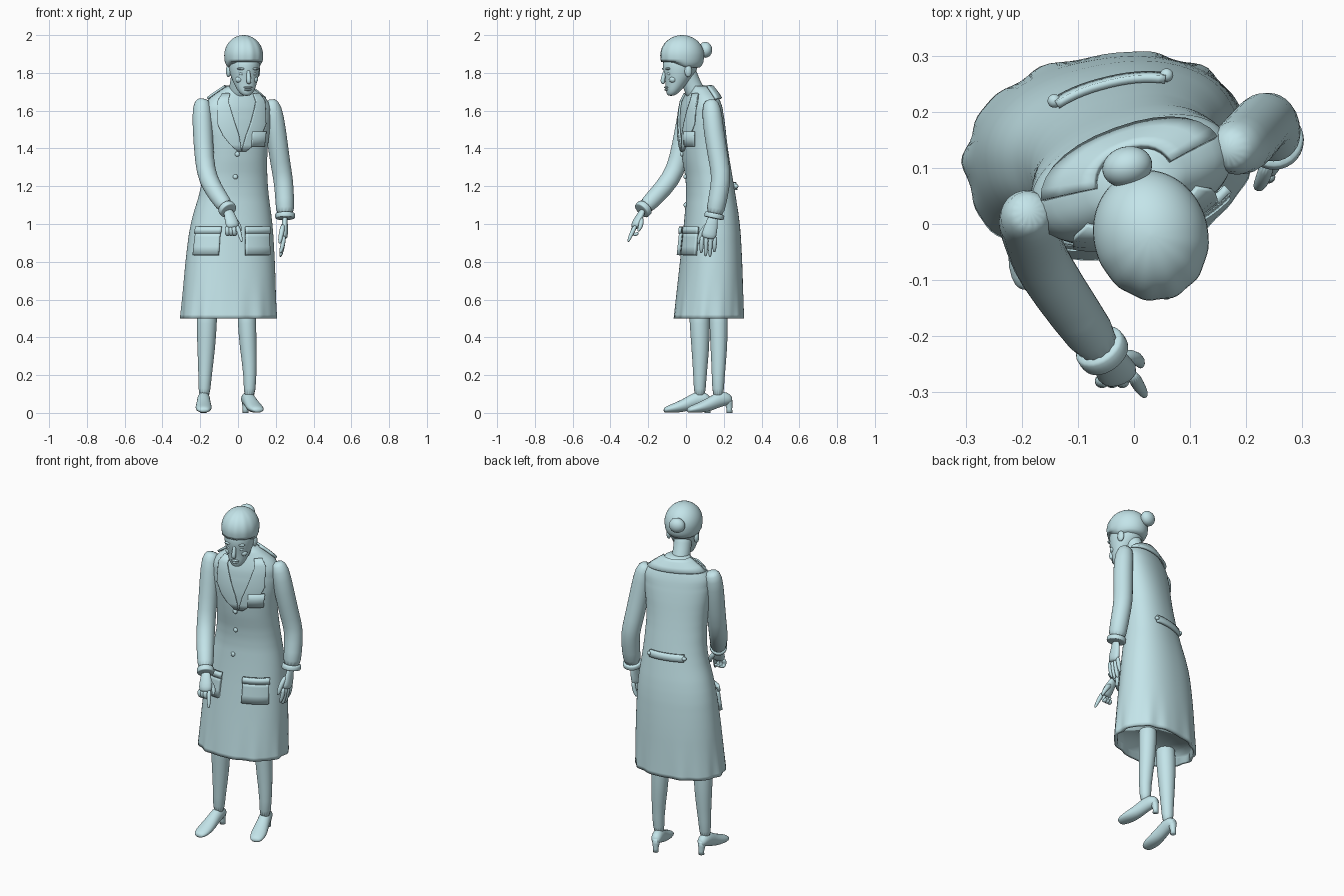
import bpy, bmesh
from math import sin, cos, pi, radians
from mathutils import Vector, Matrix

if "Cube" in bpy.data.objects:
    bpy.data.objects.remove(bpy.data.objects["Cube"])

mat = bpy.data.materials.new("pale_blue")
mat.use_nodes = True
mat.diffuse_color = (0.55, 0.78, 0.82, 1)
mat.node_tree.nodes["Principled BSDF"].inputs["Base Color"].default_value = mat.diffuse_color


def finish(name, bm, subsurf=0, solid=0):
    bmesh.ops.recalc_face_normals(bm, faces=bm.faces)
    for f in bm.faces:
        f.smooth = True
    me = bpy.data.meshes.new(name)
    bm.to_mesh(me)
    bm.free()
    ob = bpy.data.objects.new(name, me)
    bpy.context.collection.objects.link(ob)
    me.materials.append(mat)
    if solid:
        m = ob.modifiers.new("thickness", 'SOLIDIFY')
        m.thickness, m.offset = solid, 0
    if subsurf:
        m = ob.modifiers.new("smooth", 'SUBSURF')
        m.levels = m.render_levels = subsurf
    return ob


def loft(name, rings, closed=True, subsurf=0, solid=0):
    """Skin a list of equal-length point rings; closed rings get capped."""
    bm = bmesh.new()
    vs = [[bm.verts.new(p) for p in r] for r in rings]
    n = len(vs[0])
    for a, b in zip(vs, vs[1:]):
        for i in range(n if closed else n - 1):
            j = (i + 1) % n
            bm.faces.new((a[i], a[j], b[j], b[i]))
    if closed:
        bm.faces.new(vs[0])
        bm.faces.new(vs[-1])
    return finish(name, bm, subsurf, solid)


def tube(name, path, wide=(1, 0, 0), flat=1.0, n=14):
    """Rounded limb through (x, y, z, radius) points."""
    pts = [Vector(p[:3]) for p in path]
    rings = []
    for i, c in enumerate(pts):
        d = (pts[min(i + 1, len(pts) - 1)] - pts[max(i - 1, 0)]).normalized()
        s = Vector(wide)
        s = (s - d * s.dot(d)).normalized()
        v = d.cross(s) * flat
        r = path[i][3]
        rings.append([c + r * (s * cos(2 * pi * k / n) + v * sin(2 * pi * k / n))
                      for k in range(n)])
    return loft(name, rings, subsurf=1)


def ball(name, loc, size, yaw=0):
    bm = bmesh.new()
    bmesh.ops.create_uvsphere(bm, u_segments=28, v_segments=18, radius=1)
    bm.transform(Matrix.Translation(loc) @ Matrix.Rotation(yaw, 4, 'Z')
                 @ Matrix.Diagonal((*size, 1)))
    return finish(name, bm)


# Coat shape: height, centre x, centre y, half width, half depth, twist in degrees
COAT = [(0.5, -.047, .12, .255, .182, 9), (.8, -.042, .133, .238, .16, 10),
        (1.0, -.035, .138, .22, .143, 11), (1.2, -.018, .13, .175, .118, 14),
        (1.4, -.01, .095, .166, .117, 18), (1.55, -.005, .082, .188, .108, 20),
        (1.64, -.003, .08, .185, .09, 20), (1.69, 0, .08, .125, .07, 20),
        (1.73, .003, .075, .06, .05, 20)]


def row(z):
    z = min(max(z, COAT[0][0]), COAT[-1][0])
    for a, b in zip(COAT, COAT[1:]):
        if z <= b[0]:
            t = (z - a[0]) / (b[0] - a[0])
            return [p + (q - p) * t for p, q in zip(a, b)]
    return list(COAT[-1])


def coat(deg, z, off=0.0):
    """Point on the coat surface at an angle (-90 is the front) and a height."""
    h = .025 if z > 1.6 else .06
    h = min(h, z - .5 + 1e-6, max(1.73 - z, 0))
    _, cx, cy, a, b, tw = [sum(c) / 3 for c in zip(row(z - h), row(z), row(z + h))]
    t, tw = radians(deg), radians(tw)
    fold = max(0, (.8 - z) / .3) ** 2
    k = 1 + fold * (.016 * sin(11 * t) + .01 * sin(17 * t + 1))
    c, s = cos(t), sin(t)
    u = (a * k + off) * abs(c) ** .9 * (1 if c > 0 else -1)
    v = (b * k + off) * abs(s) ** .9 * (1 if s > 0 else -1)
    return Vector((cx + u * cos(tw) - v * sin(tw), cy + u * sin(tw) + v * cos(tw), z))


def patch(name, rows, off=.008, thick=.01, n=14):
    """Cloth panel lying on the coat; rows are (height, start angle, end angle)."""
    return loft(name, [[coat(t0 + (t1 - t0) * i / n, z, off) for i in range(n + 1)]
                       for z, t0, t1 in rows], closed=False, solid=thick)


SIDES = 96
angles = [360 * i / SIDES for i in range(SIDES)]
levels = [.5 + 1.23 * i / 60 for i in range(61)]
rings = [[coat(a, z) for a in angles] for z in levels]
hem = [coat(a, .5, -.018) for a in angles]
loft("coat", [[p + Vector((0, 0, .035)) for p in hem], hem] + rings)

# Pockets, half belt, collar, lapels and buttons
for side, t0, t1 in (("right", -149, -109), ("left", -80, -42)):
    patch(side + "_pocket", [(z, t0, t1) for z in (.835, .88, .93, .955)], .012, .018)
    patch(side + "_pocket_flap", [(z, t0 - 1, t1 + 1) for z in (.95, .985)], .017, .016)
patch("breast_pocket", [(z, -78, -48) for z in (1.41, 1.45, 1.49)], .008, .012)
patch("half_belt", [(z, 58, 118) for z in (1.18, 1.2, 1.22)], .008, .014)
patch("collar", [(z, 10, 170) for z in (1.665, 1.69, 1.715, 1.73)], .012, .012)
for t in (58, 118):
    ball("belt_button", coat(t, 1.2, .013), (.012, .012, .012))
LAPEL = [(1.69, 52, 28), (1.65, 47, 24), (1.6, 44, 18), (1.53, 43, 11),
         (1.47, 33, 5), (1.42, 19, 2), (1.385, 6, 0)]
for side, s in (("left", 1), ("right", -1)):
    patch(side + "_lapel", [(z, -92 + s * o, -92 + s * i) for z, o, i in LAPEL], .007, .01)
for z in (1.37, 1.25, 1.1):
    ball("button", coat(-98, z, .004), (.013, .009, .013))

# Sleeves with cuffs
sleeves = {
    "right": [(-.185, .025, 1.665, .03), (-.192, .015, 1.63, .053), (-.187, -.005, 1.5, .055),
              (-.178, -.04, 1.33, .052), (-.16, -.08, 1.235, .053), (-.105, -.16, 1.145, .048),
              (-.05, -.235, 1.07, .044)],
    "left": [(.165, .13, 1.66, .03), (.182, .135, 1.62, .053), (.2, .145, 1.5, .056),
             (.225, .178, 1.31, .054), (.24, .188, 1.24, .053), (.248, .168, 1.13, .051),
             (.25, .147, 1.03, .05)]}
for side, path in sleeves.items():
    tube(side + "_sleeve", path)
    a, b = Vector(path[-2][:3]), Vector(path[-1][:3])
    r = path[-1][3]
    tube(side + "_cuff", [(*a.lerp(b, f), r + e) for f, e in
                          ((.72, 0), (.75, .005), (.98, .005), (1, .002), (1.01, -.01))])

# Right hand, pointing down and forward
tube("right_palm", [(-.055, -.225, 1.08, .025), (-.042, -.245, 1.04, .032),
                    (-.03, -.265, 1.0, .04), (-.025, -.275, .975, .03)], (1, .3, 0), .6)
tube("right_index_finger", [(-.005, -.265, .995, .012), (.008, -.288, .95, .012),
                            (.018, -.303, .915, .008), (.02, -.307, .905, .004)])
for i in range(3):
    x = -.022 - i * .018
    tube("right_curled_finger", [(x, -.272, .99, .012), (x, -.287, .96, .013),
                                 (x + .004, -.272, .938, .012), (x + .008, -.25, .955, .009)])
tube("right_thumb", [(-.035, -.24, 1.04, .014), (-.002, -.235, 1.005, .014),
                     (.012, -.245, .975, .011), (.012, -.255, .96, .005)])

# Left hand, hanging
tube("left_palm", [(.25, .145, 1.05, .027), (.247, .135, .99, .034),
                   (.245, .122, .945, .042), (.242, .118, .92, .036)], (0, 1, 0), .5)
for i, tip in enumerate((.845, .828, .825, .85)):
    y = .085 + i * .023
    tube("left_finger", [(.244, y, .94, .012), (.238, y - .002, .89, .012),
                         (.228, y - .004, tip + .015, .01), (.222, y - .004, tip, .005)])
tube("left_thumb", [(.24, .115, 1.0, .014), (.23, .08, .955, .014),
                    (.222, .066, .91, .011), (.22, .066, .895, .005)])

# Legs and heeled shoes
tube("right_leg", [(-.163, .07, .58, .057), (-.165, .072, .48, .055), (-.168, .077, .34, .049),
                   (-.175, .073, .18, .034), (-.18, .073, .07, .032)])
tube("left_leg", [(.045, .172, .58, .052), (.047, .172, .48, .05), (.054, .175, .34, .046),
                  (.066, .17, .18, .033), (.058, .17, .07, .032)])
SHOE = [(0, .018, .05, .085), (.025, .031, .042, .11), (.075, .035, .028, .118),
        (.125, .038, .006, .085), (.185, .046, 0, .055), (.23, .038, 0, .038),
        (.25, .022, .002, .025)]
for side, x, y, ang in (("right", -.182, .13, 0), ("left", .035, .245, .3)):
    place = Matrix.Translation((x, y, 0)) @ Matrix.Rotation(ang, 4, 'Z')
    rings = [[place @ Vector((w * cos(k * pi / 8), -d,
                              (lo + hi) / 2 + (hi - lo) / 2 * sin(k * pi / 8)))
              for k in range(16)] for d, w, lo, hi in SHOE]
    loft(side + "_shoe", rings, subsurf=1)
    heel = [[place @ Vector((r * cos(k * pi / 8), -d + r * sin(k * pi / 8), z))
             for k in range(16)] for z, r, d in
            ((0, .016, .016), (.02, .015, .016), (.05, .02, .02), (.08, .026, .028))]
    loft(side + "_shoe_heel", heel)

# Head, turned toward the left and bowed
YAW = radians(15)
HEAD = Matrix.Translation((.03, -.02, 0)) @ Matrix.Rotation(YAW, 4, 'Z')


def on_head(x, y, z):
    return HEAD @ Vector((x, y, z))


tube("neck", [(0, .065, 1.66, .056), (.003, .04, 1.72, .051), (.012, .012, 1.78, .05),
              (.022, -.005, 1.84, .055)])
FACE = [(1.678, .016, -.062, .014), (1.69, .034, -.055, .03), (1.715, .05, -.045, .044),
        (1.75, .064, -.03, .06), (1.79, .077, -.018, .08), (1.84, .085, -.008, .1),
        (1.9, .085, 0, .1)]
loft("face", [[on_head(w * cos(k * pi / 12), cy + d * sin(k * pi / 12), z) for k in range(24)]
              for z, w, cy, d in FACE], subsurf=1)
tube("nose", [(*on_head(0, y, z), r) for y, z, r in
              ((-.09, 1.825, .009), (-.1, 1.79, .01), (-.11, 1.755, .014), (-.1, 1.742, .01))])
for y, z, w in ((-.088, 1.723, .024), (-.087, 1.711, .02)):
    ball("lip", on_head(0, y, z), (w, .009, .006), YAW)
for side, s in (("left", 1), ("right", -1)):
    ball(side + "_eye", on_head(s * .033, -.08, 1.795), (.015, .012, .009), YAW)
    ball(side + "_brow", on_head(s * .035, -.088, 1.822), (.024, .012, .007), YAW)
    ball(side + "_cheek", on_head(s * .042, -.062, 1.765), (.02, .02, .018), YAW)
    ball(side + "_ear", on_head(s * .08, .012, 1.81), (.013, .02, .032), YAW)

# Hair with combed strands, rolled edge and a bun
strands = []
for i in range(15):
    lat = radians(-36 + 124 * i / 14)
    ring = []
    for k in range(72):
        t = k * pi / 36
        front = max(0, -sin(t))
        m = cos(lat) * (1 + .014 * front * sin(12 * t)) * (1.02 if i in (1, 2) else 1)
        ring.append(on_head(.102 * m * cos(t), .117 * m * sin(t),
                            1.892 + .108 * sin(lat) + (.03 * front if i < 2 else 0)))
    strands.append(ring)
loft("hair", strands)
ball("hair_bun", (-.012, .102, 1.922), (.045, .036, .042), YAW)
tube("bun_stalk", [(.01, .06, 1.915, .035), (-.002, .085, 1.918, .028), (-.01, .1, 1.92, .026)])
